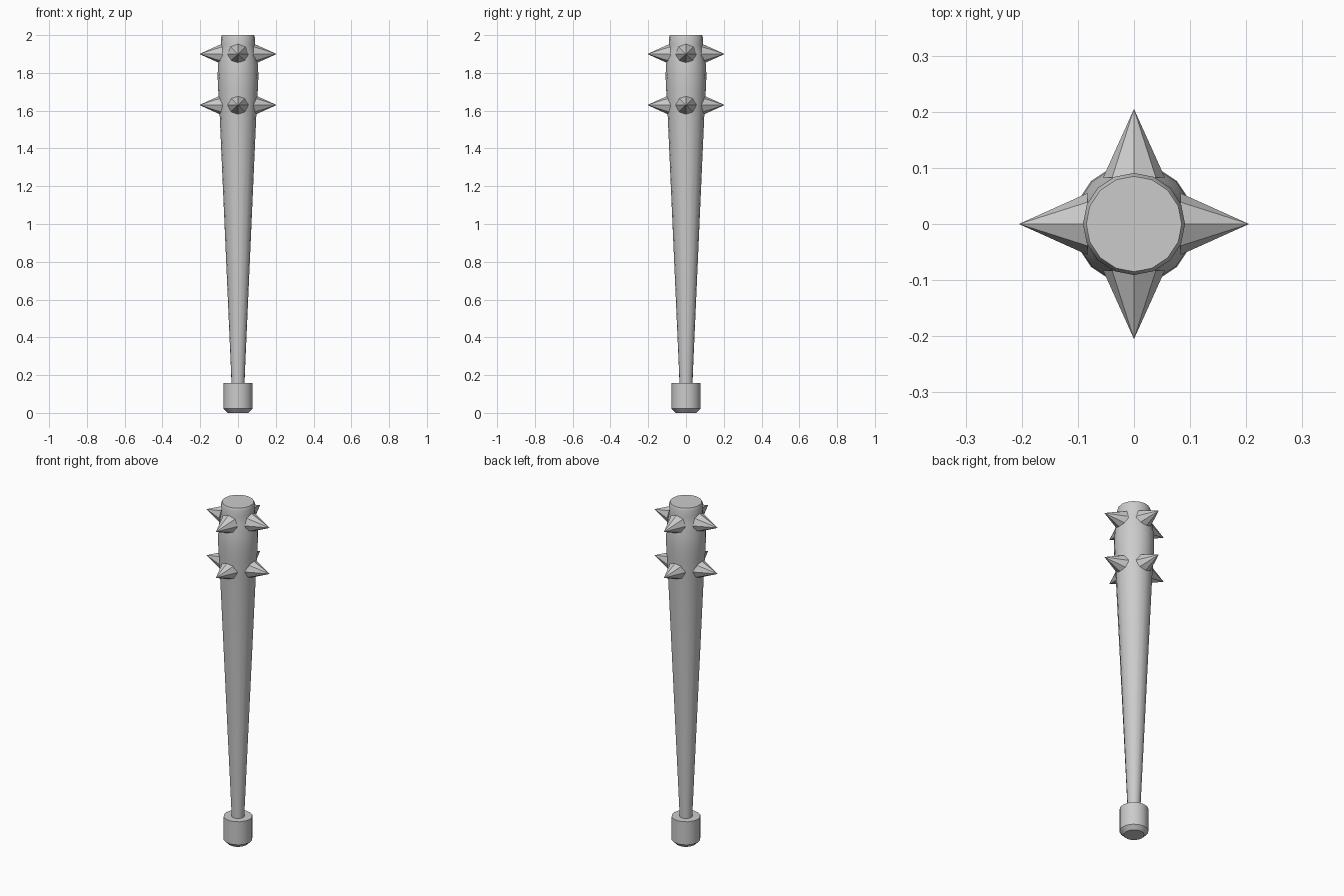
import bpy, bmesh
from math import cos, sin, pi, radians
from mathutils import Vector, Matrix

if "Cube" in bpy.data.objects:
    bpy.data.objects.remove(bpy.data.objects["Cube"])


def lathe(name, profile, sides):
    """Closed solid of revolution from (radius, z) pairs."""
    bm = bmesh.new()
    rings = [[bm.verts.new((r * cos(2 * pi * i / sides), r * sin(2 * pi * i / sides), z))
              for i in range(sides)] for r, z in profile]
    for a, b in zip(rings, rings[1:]):
        for i in range(sides):
            j = (i + 1) % sides
            bm.faces.new((a[i], a[j], b[j], b[i]))
    bm.faces.new(rings[0][::-1])
    bm.faces.new(rings[-1])
    mesh = bpy.data.meshes.new(name)
    bm.to_mesh(mesh)
    bm.free()
    obj = bpy.data.objects.new(name, mesh)
    bpy.context.collection.objects.link(obj)
    bpy.ops.object.select_all(action='DESELECT')
    obj.select_set(True)
    bpy.context.view_layer.objects.active = obj
    bpy.ops.object.shade_smooth_by_angle(angle=radians(35))
    return obj


def spike(name, angle, z, base=0.083, tip=0.205, radius=0.055):
    """Eight-sided flat-shaded cone pointing outwards."""
    out = Vector((cos(angle), sin(angle), 0))
    bm = bmesh.new()
    place = (Matrix.Translation(out * (base + tip) / 2 + Vector((0, 0, z)))
             @ Matrix.Rotation(angle, 4, 'Z') @ Matrix.Rotation(pi / 2, 4, 'Y'))
    bmesh.ops.create_cone(bm, cap_ends=True, segments=8, radius1=radius, radius2=0,
                          depth=tip - base, matrix=place)
    mesh = bpy.data.meshes.new(name)
    bm.to_mesh(mesh)
    bm.free()
    bpy.context.collection.objects.link(bpy.data.objects.new(name, mesh))


# tapered shaft swelling into the club head
lathe("club_shaft", [(0.034, 0.1), (0.036, 0.2), (0.098, 1.6), (0.105, 1.71),
                     (0.108, 1.78), (0.106, 1.84), (0.096, 1.91),
                     (0.089, 1.95), (0.091, 1.985), (0.085, 2.0)], 16)

# pommel with chamfered bottom
lathe("pommel", [(0.055, 0.0), (0.077, 0.022), (0.077, 0.157)], 16)

# two rings of four spikes
for row, z in enumerate((1.63, 1.9)):
    for k in range(4):
        spike(f"spike_{row + 1}_{k + 1}", k * pi / 2, z)
